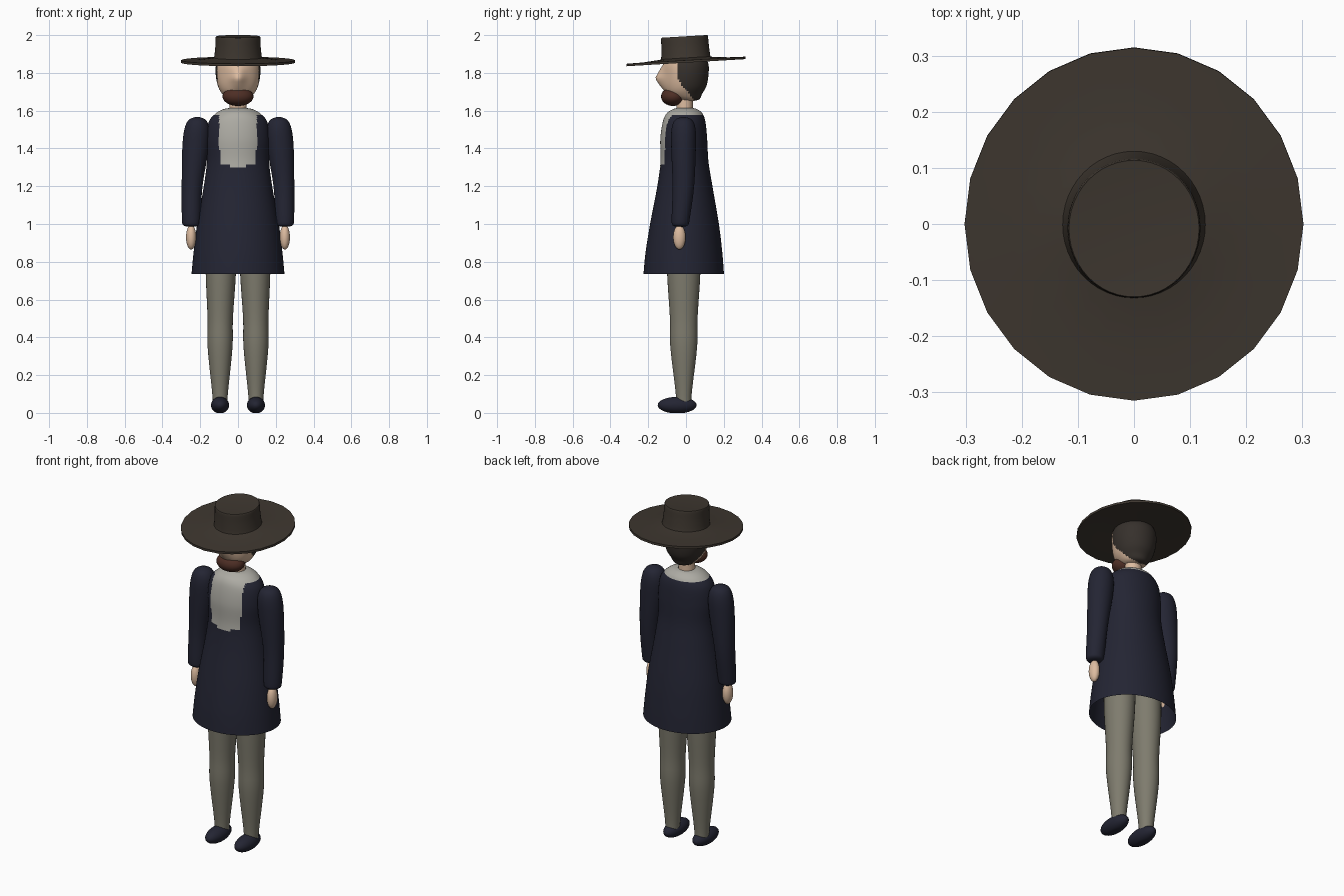
import bpy, bmesh, math
from mathutils import Matrix

cube = bpy.data.objects.get("Cube")
if cube:
    bpy.data.objects.remove(cube, do_unlink=True)


def material(name, r, g, b):
    m = bpy.data.materials.new(name)
    m.use_nodes = True
    m.diffuse_color = (r, g, b, 1)
    m.node_tree.nodes["Principled BSDF"].inputs["Base Color"].default_value = (r, g, b, 1)
    return m


FELT = material("brown felt", 0.048, 0.038, 0.029)
HAIR = material("dark hair", 0.037, 0.030, 0.025)
NAVY = material("navy cloth", 0.017, 0.018, 0.033)
GREY = material("grey stockings", 0.21, 0.20, 0.155)
SKIN = material("skin", 0.72, 0.50, 0.35)
LINEN = material("linen", 0.42, 0.41, 0.37)
BEARD = material("red brown beard", 0.075, 0.027, 0.018)


def spline(a, b, c, d, t):
    """Catmull-Rom point between b and c."""
    return 0.5 * (2 * b + (c - a) * t + (2 * a - 5 * b + 4 * c - d) * t * t
                  + (3 * b - a - 3 * c + d) * t ** 3)


def smooth_rings(rings, steps):
    out = []
    for i in range(len(rings) - 1):
        quad = [rings[max(i - 1, 0)], rings[i], rings[i + 1], rings[min(i + 2, len(rings) - 1)]]
        out += [[spline(*p, s / steps) for p in zip(*quad)] for s in range(steps)]
    return out + [list(rings[-1])]


def finish(name, bm, mats, rule=None, angle=40):
    bmesh.ops.recalc_face_normals(bm, faces=bm.faces)
    if rule:
        for f in bm.faces:
            f.material_index = rule(f.calc_center_median())
    mesh = bpy.data.meshes.new(name)
    bm.to_mesh(mesh)
    bm.free()
    for m in mats:
        mesh.materials.append(m)
    ob = bpy.data.objects.new(name, mesh)
    bpy.context.collection.objects.link(ob)
    bpy.ops.object.select_all(action='DESELECT')
    ob.select_set(True)
    bpy.context.view_layer.objects.active = ob
    bpy.ops.object.shade_smooth_by_angle(angle=math.radians(angle))
    return ob


def loft(name, rings, mats, segs=32, steps=4, caps=True, rule=None, tweak=None, tilt=0, pivot=0):
    """Skin elliptical rings given as (z, centre x, centre y, radius x, radius y)."""
    bm = bmesh.new()
    loops = []
    for z, cx, cy, rx, ry in (smooth_rings(rings, steps) if steps > 1 else rings):
        rx, ry = max(rx, 0.003), max(ry, 0.003)
        angles = [2 * math.pi * k / segs for k in range(segs)]
        loops.append([bm.verts.new((cx + rx * math.cos(a), cy + ry * math.sin(a), z)) for a in angles])
    for low, high in zip(loops, loops[1:]):
        for k in range(segs):
            n = (k + 1) % segs
            bm.faces.new((low[k], low[n], high[n], high[k]))
    if caps:
        bm.faces.new(loops[0])
        bm.faces.new(loops[-1])
    if tweak:
        for v in bm.verts:
            tweak(v.co)
    if tilt:
        bmesh.ops.rotate(bm, verts=bm.verts, cent=(0, 0, pivot), matrix=Matrix.Rotation(tilt, 3, 'X'))
    return finish(name, bm, mats, rule)


def ellipsoid(name, centre, radii, mat, floor=None):
    bm = bmesh.new()
    bmesh.ops.create_uvsphere(bm, u_segments=28, v_segments=16, radius=1)
    for v in bm.verts:
        v.co = [c + r * p for c, r, p in zip(centre, radii, v.co)]
        if floor is not None:
            v.co.z = max(v.co.z, floor)
    return finish(name, bm, [mat])


# Hat: faceted brim and tapered crown, tipped slightly forward
TIP = 0.06
loft("hat_brim", [(1.885, 0, 0, 0.10, 0.10), (1.877, 0, 0, 0.14, 0.14), (1.869, 0, 0, 0.22, 0.225),
                  (1.867, 0, 0, 0.302, 0.315), (1.854, 0, 0, 0.302, 0.315),
                  (1.857, 0, 0, 0.20, 0.20), (1.866, 0, 0, 0.11, 0.11)],
     [FELT], segs=24, steps=1, tilt=TIP, pivot=1.86)
loft("hat_crown", [(1.865, 0, 0, 0.132, 0.135), (1.885, 0, 0, 0.126, 0.130),
                   (1.94, 0, 0, 0.120, 0.126), (1.988, 0, 0, 0.118, 0.124), (1.993, 0, 0, 0.114, 0.12)],
     [FELT], segs=48, tilt=TIP, pivot=1.86)


# Head: one shell with a wedge nose, hair on the back and sides
def nose(co):
    if co.y < 0:
        height = max(0, 1 - abs(co.z - 1.772) / 0.075)
        co.y -= 0.045 * height * math.exp(-(co.x / 0.04) ** 2)


def hair_rule(c):
    edge = -0.045 if c.z > 1.76 else -0.04 + (1.76 - c.z) * 0.8
    return 1 if c.y > edge else 0


loft("head", [(1.65, 0, 0.02, 0.01, 0.01), (1.66, 0, 0.01, 0.055, 0.06), (1.69, 0, -0.007, 0.085, 0.093),
              (1.73, 0, -0.004, 0.106, 0.112), (1.79, 0, 0, 0.118, 0.119),
              (1.85, 0, 0, 0.115, 0.118), (1.90, 0, 0, 0.09, 0.09)],
     [SKIN, HAIR], segs=64, steps=5, rule=hair_rule, tweak=nose)
ellipsoid("beard", (0, -0.069, 1.675), (0.082, 0.063, 0.05), BEARD)
loft("neck", [(1.58, 0, -0.008, 0.046, 0.044), (1.74, 0, -0.006, 0.045, 0.043)], [SKIN], steps=1)


# Coat: open flared skirt, with the linen collar and bib set by position
def linen_rule(c):
    collar = c.z > 1.578
    half_width = 0.1 if c.z > 1.4 else 0.088
    bib = c.y < 0 and abs(c.x) < half_width and c.z > 1.305 + 1.5 * c.x ** 2
    return 1 if collar or bib else 0


loft("coat", [(0.735, 0, -0.012, 0.246, 0.213), (0.85, 0, -0.011, 0.235, 0.203),
              (1.0, 0, -0.008, 0.216, 0.182), (1.2, 0, -0.006, 0.181, 0.146),
              (1.33, 0, -0.008, 0.165, 0.127), (1.45, 0, -0.012, 0.168, 0.124),
              (1.54, 0, -0.01, 0.155, 0.113), (1.585, 0, -0.008, 0.118, 0.095),
              (1.607, 0, -0.005, 0.08, 0.065), (1.614, 0, -0.005, 0.045, 0.043)],
     [NAVY, LINEN], segs=96, steps=8, caps=False, rule=linen_rule)

# Limbs, made once for each side
for side, s in (("left", 1), ("right", -1)):
    sleeve = [(0.985, 0.247, -0.03, 0.01, 0.01), (0.993, 0.247, -0.03, 0.042, 0.04),
              (1.03, 0.247, -0.028, 0.05, 0.048), (1.2, 0.243, -0.014, 0.055, 0.057),
              (1.4, 0.225, -0.013, 0.070, 0.065), (1.5, 0.217, -0.013, 0.067, 0.064),
              (1.55, 0.216, -0.013, 0.046, 0.046), (1.567, 0.216, -0.013, 0.008, 0.008)]
    loft(side + "_sleeve", [(z, s * x, y, rx, ry) for z, x, y, rx, ry in sleeve], [NAVY])
    ellipsoid(side + "_hand", (s * 0.248, -0.035, 0.93), (0.027, 0.033, 0.065), SKIN)
    leg = [(0.05, 0.095, -0.012, 0.038, 0.04), (0.12, 0.095, -0.012, 0.043, 0.044),
           (0.35, 0.095, -0.012, 0.066, 0.071), (0.50, 0.094, -0.012, 0.067, 0.073),
           (0.74, 0.091, -0.012, 0.08, 0.088), (0.95, 0.089, -0.012, 0.082, 0.09)]
    loft(side + "_leg", [(z, s * x, y, rx, ry) for z, x, y, rx, ry in leg], [GREY])
    ellipsoid(side + "_shoe", (s * 0.095, -0.047, 0.041), (0.048, 0.103, 0.044), NAVY, floor=0)
